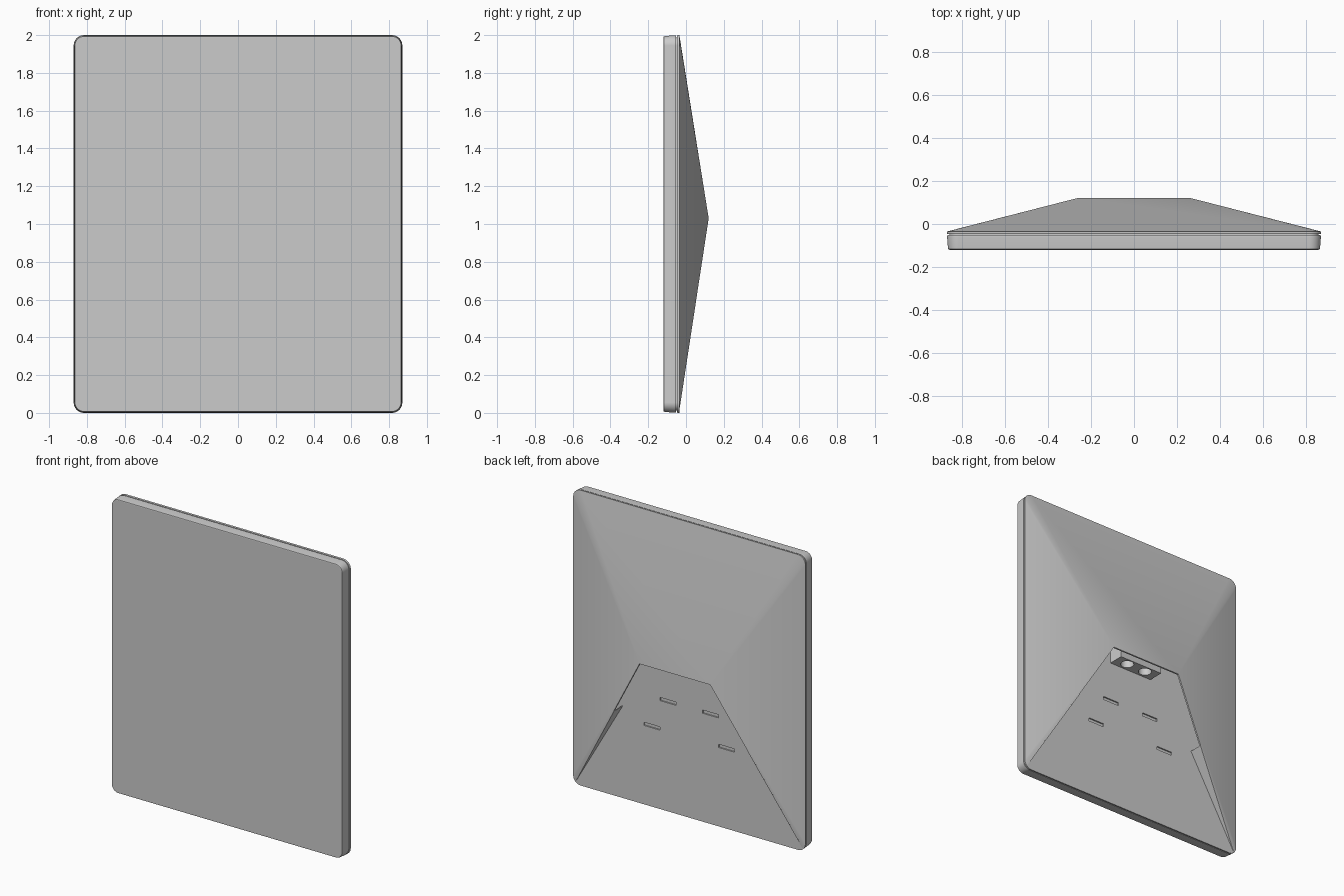
import bpy, bmesh, math
from mathutils import Vector

cube = bpy.data.objects.get("Cube")
if cube:
    bpy.data.objects.remove(cube, do_unlink=True)

grey = bpy.data.materials.new("plain grey")
grey.use_nodes = True
grey.diffuse_color = (0.6, 0.6, 0.6, 1)
grey.node_tree.nodes["Principled BSDF"].inputs["Base Color"].default_value = (0.6, 0.6, 0.6, 1)

HALF_W, HALF_H, RADIUS, SEG = 0.87, 1.0, 0.055, 8
BACK_Y = -0.035
RIDGE = Vector((0.265, 0.12, 1.03))


def make_object(name, bm):
    mesh = bpy.data.meshes.new(name)
    bm.to_mesh(mesh)
    bm.free()
    mesh.materials.append(grey)
    obj = bpy.data.objects.new(name, mesh)
    bpy.context.collection.objects.link(obj)
    return obj


def activate(obj):
    bpy.ops.object.select_all(action='DESELECT')
    obj.select_set(True)
    bpy.context.view_layer.objects.active = obj


def smooth(obj, degrees=35):
    activate(obj)
    bpy.ops.object.shade_smooth_by_angle(angle=math.radians(degrees))
    mod = obj.modifiers.new("weighted normals", 'WEIGHTED_NORMAL')
    mod.keep_sharp = True


def rounded_outline(y, inset=0.0):
    """Rounded rectangle, starting at the lower +x corner."""
    r = RADIUS - inset
    pts = []
    for i, (sx, sz) in enumerate([(1, -1), (1, 1), (-1, 1), (-1, -1)]):
        cx, cz = sx * (HALF_W - RADIUS), HALF_H + sz * (HALF_H - RADIUS)
        for k in range(SEG + 1):
            a = math.pi / 2 * (i - 1 + k / SEG)
            pts.append(Vector((cx + r * math.cos(a), y, cz + r * math.sin(a))))
    return pts


def loft(name, rings):
    """Closed solid through rounded outlines given as (y, inset)."""
    bm = bmesh.new()
    loops = [[bm.verts.new(p) for p in rounded_outline(y, i)] for y, i in rings]
    n = len(loops[0])
    for a, b in zip(loops, loops[1:]):
        for k in range(n):
            bm.faces.new((a[k], a[(k + 1) % n], b[(k + 1) % n], b[k]))
    bm.faces.new(loops[0])
    bm.faces.new(loops[-1])
    bmesh.ops.recalc_face_normals(bm, faces=bm.faces)
    return make_object(name, bm)


def box(name, lo, hi):
    bm = bmesh.new()
    bmesh.ops.create_cube(bm, size=1)
    for v in bm.verts:
        v.co = Vector([l + (c + 0.5) * (h - l) for c, l, h in zip(v.co, lo, hi)])
    return make_object(name, bm)


def cylinder(name, x, y, z, radius, depth):
    bm = bmesh.new()
    bmesh.ops.create_cone(bm, cap_ends=True, segments=32, radius1=radius,
                          radius2=radius, depth=depth)
    bmesh.ops.translate(bm, verts=bm.verts, vec=(x, y, z))
    return make_object(name, bm)


def cut(obj, cutter):
    mod = obj.modifiers.new("cut", 'BOOLEAN')
    mod.operation = 'DIFFERENCE'
    mod.solver = 'EXACT'
    mod.object = cutter
    activate(obj)
    bpy.ops.object.modifier_apply(modifier=mod.name)
    bpy.data.objects.remove(cutter, do_unlink=True)


# Front slab with softened front edge, and the narrow core behind it
slab = loft("front_slab", [(-0.12, 0.012), (-0.117, 0.007), (-0.11, 0.005),
                           (-0.06, 0.001), (-0.052, 0.003)])
smooth(slab)
smooth(loft("seam_core", [(-0.054, 0.012), (-0.044, 0.012)]))

# Back plate with four hanging slots
plate = loft("back_plate", [(-0.047, 0.002), (-0.043, 0.0), (BACK_Y, 0.0)])
for x, z in [(0.16, 0.745), (0.28, 0.545)]:
    for side in (-1, 1):
        cx = side * x
        cut(plate, box("slot_cutter", (cx - 0.06, BACK_Y - 0.009, z - 0.011),
                       (cx + 0.06, BACK_Y + 0.02, z + 0.011)))
smooth(plate)

# Hollow sloping hood: both sides and the upper face, open at the lower back
outline = rounded_outline(BACK_Y)
path = outline[SEG // 2: len(outline) - SEG // 2]
bm = bmesh.new()
verts = [bm.verts.new(p) for p in path]
tip = {1: bm.verts.new(RIDGE), -1: bm.verts.new((-RIDGE.x, RIDGE.y, RIDGE.z))}
for a, b in zip(verts, verts[1:]):
    sa, sb = (1 if v.co.x > 0 else -1 for v in (a, b))
    if sa == sb:
        bm.faces.new((a, b, tip[sa]))
    else:
        bm.faces.new((a, b, tip[sb], tip[sa]))
bm.normal_update()
for f in bm.faces:
    if f.normal.y < 0:
        f.normal_flip()
hood = make_object("back_hood", bm)
solid = hood.modifiers.new("thickness", 'SOLIDIFY')
solid.thickness = 0.01
solid.offset = -1
activate(hood)
bpy.ops.object.modifier_apply(modifier=solid.name)
smooth(hood)

# Low walls closing the lower part of the hood's cut edges
for side, name in ((1, "left_recess_wall"), (-1, "right_recess_wall")):
    bm = bmesh.new()
    low = path[0].copy()
    high = low.lerp(RIDGE, 0.6)
    foot = Vector((high.x, BACK_Y, high.z))
    bm.faces.new([bm.verts.new((p.x * side, p.y, p.z)) for p in (low, high, foot)])
    wall = make_object(name, bm)
    mod = wall.modifiers.new("thickness", 'SOLIDIFY')
    mod.thickness = 0.004
    mod.offset = 0

# Socket block under the hood with two round openings facing down
block = box("socket_block", (-0.165, BACK_Y - 0.005, 1.02), (0.165, 0.07, 1.13))
for side in (-1, 1):
    cut(block, cylinder("socket_cutter", side * 0.073, 0.02, 1.02, 0.042, 0.13))
activate(block)
bpy.ops.object.shade_smooth_by_angle(angle=math.radians(30))
